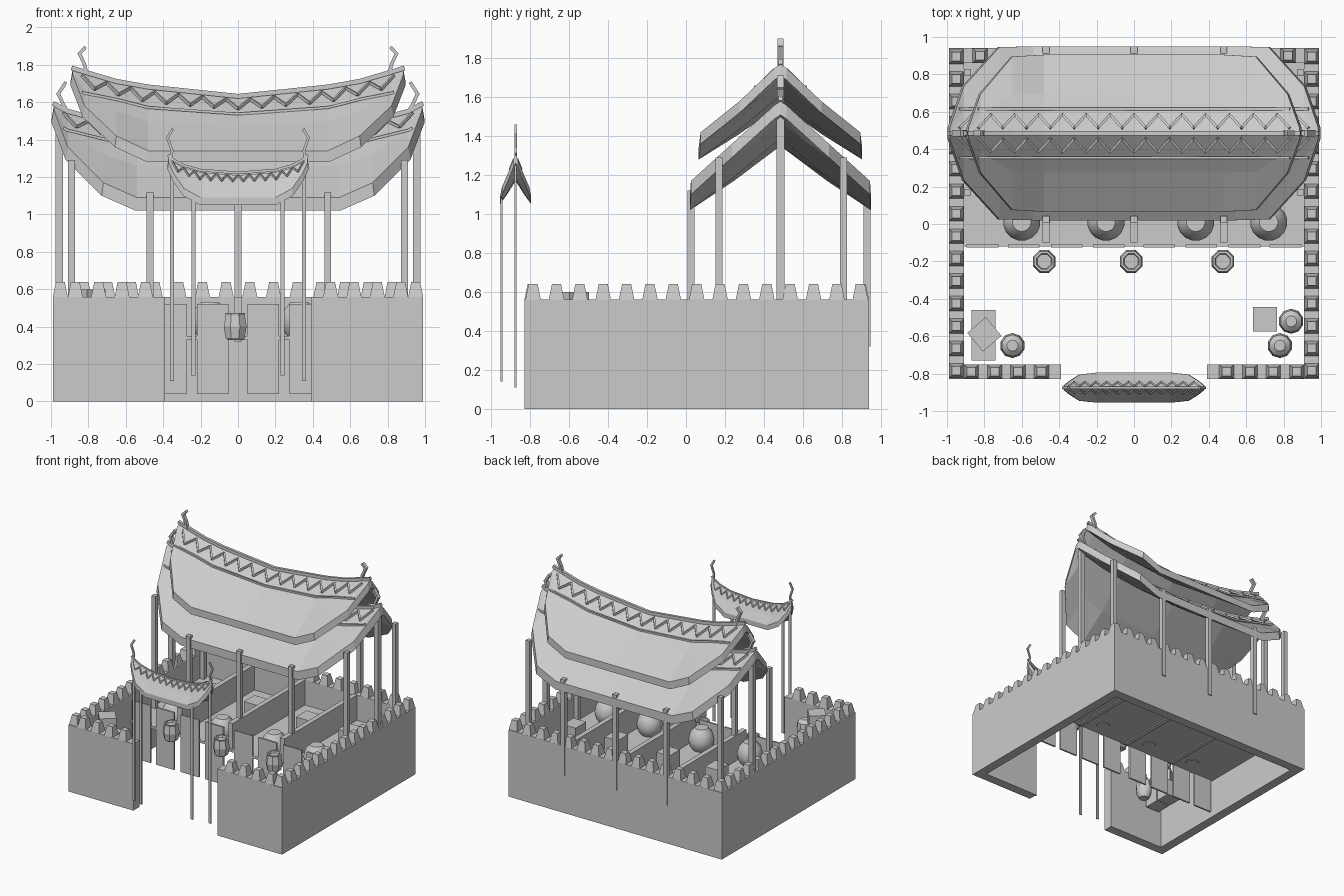
import bpy, bmesh, math
from mathutils import Vector, Matrix

if "Cube" in bpy.data.objects:
    bpy.data.objects.remove(bpy.data.objects["Cube"])


def finish(name, bm, smooth=False):
    bmesh.ops.recalc_face_normals(bm, faces=bm.faces)
    me = bpy.data.meshes.new(name)
    bm.to_mesh(me)
    bm.free()
    ob = bpy.data.objects.new(name, me)
    bpy.context.collection.objects.link(ob)
    if smooth:
        bpy.context.view_layer.objects.active = ob
        ob.select_set(True)
        bpy.ops.object.shade_smooth_by_angle(angle=math.radians(35))
        ob.select_set(False)
    return ob


def add_box(bm, x0, x1, y0, y1, z0, z1, rot=0.0):
    m = Matrix.Translation(((x0 + x1) / 2, (y0 + y1) / 2, (z0 + z1) / 2)) @ Matrix.Rotation(rot, 4, 'Z')
    bmesh.ops.create_cube(bm, size=1, matrix=m @ Matrix.Diagonal((x1 - x0, y1 - y0, z1 - z0, 1)))


def add_beam(bm, p, q, w, h):
    p, q = Vector(p), Vector(q)
    d = q - p
    m = Matrix.Translation((p + q) / 2) @ d.to_track_quat('X', 'Z').to_matrix().to_4x4()
    bmesh.ops.create_cube(bm, size=1, matrix=m @ Matrix.Diagonal((d.length + w * 0.5, w, h, 1)))


def boxes(name, items):
    bm = bmesh.new()
    for it in items:
        add_box(bm, *it)
    return finish(name, bm)


def lathe(name, profile, x, y, n, smooth=True):
    bm = bmesh.new()
    rings = [[bm.verts.new((x + r * math.cos(2 * math.pi * (i + .5) / n),
                            y + r * math.sin(2 * math.pi * (i + .5) / n), z))
              for i in range(n)] for r, z in profile]
    for a, b in zip(rings, rings[1:]):
        for i in range(n):
            j = (i + 1) % n
            bm.faces.new((a[i], a[j], b[j], b[i]))
    bm.faces.new(rings[0])
    bm.faces.new(rings[-1])
    return finish(name, bm, smooth)


# Courtyard walls, open at the front gate
X, Y0, Y1, T, H = .99, -.83, .94, .08, .56
boxes("perimeter_wall", [(-X, -X + T, Y0, Y1, 0, H), (X - T, X, Y0, Y1, 0, H),
                         (-X + T, X - T, Y1 - T, Y1, 0, H),
                         (-X + T, -.39, Y0, Y0 + T, 0, H), (.39, X - T, Y0, Y0 + T, 0, H)])

# Tapered battlements
bm = bmesh.new()


def merlon(x, y):
    m = Matrix.Translation((x, y, H + .04)) @ Matrix.Rotation(math.pi / 4, 4, 'Z')
    bmesh.ops.create_cone(bm, cap_ends=True, segments=4, radius1=.056, radius2=.033, depth=.08, matrix=m)


for i in range(15):
    y = Y0 + .045 + i * (Y1 - Y0 - .09) / 14
    for s in (-1, 1):
        merlon(s * (X - .04), y)
for i in range(1, 15):
    x = -X + .04 + i * (2 * X - .08) / 15
    merlon(x, Y1 - .04)
for i in range(4):
    for s in (-1, 1):
        merlon(s * (.87 - i * .125), Y0 + .04)
finish("battlements", bm)

# Raised floor, stall partitions and front panels
COLS = (-.47, 0, .48)
boxes("hall_floor", [(-X + T, X - T, -.12, Y1 - T, .33, .35)])
boxes("stall_partitions", [(x - .02, x + .02, -.1, Y1 - T, .32, .56) for x in COLS])
boxes("front_panels", [(s * c - .085, s * c + .085, -.125, -.11, .04, .52)
                       for c in (.135, .36, .59, .81) for s in (-1, 1)])
STALLS = (-.6, -.15, .33, .72)
boxes("stall_tables", [(x - .06, x + .06, .38, .52, .35, .5) for x in STALLS])
for x in STALLS:
    lathe("round_jar", [(.05, .325), (.09, .38), (.1, .43), (.085, .49), (.05, .53)], x, .01, 16)

# Hall columns
boxes("hall_columns",
      [(x - .018, x + .018, y - .018, y + .018, .32, 1.12) for x in COLS for y in (.025, .93)]
      + [(s * .89 - .018, s * .89 + .018, y - .018, y + .018, .35, 1.29) for s in (-1, 1) for y in (.17, .81)]
      + [(s * .955 - .02, s * .955 + .02, .465, .505, .56, 1.52) for s in (-1, 1)])


# Sagging roofs: stations are (x, half depth, eave height, ridge height)
def station(st, x):
    x = abs(x)
    for a, b in zip(st, st[1:]):
        if x <= b[0]:
            f = (x - a[0]) / (b[0] - a[0])
            return [p + (q - p) * f for p, q in zip(a, b)]
    return list(st[-1])


def roof(name, st, yc, thick):
    full = [(-a, b, c, d) for a, b, c, d in st[:0:-1]] + list(st)
    bm = bmesh.new()
    top = []
    for x, d, ze, zr in full:
        zm = ze + (zr - ze) * .47
        top.append([bm.verts.new((x, yc + d * k, z)) for k, z in
                    ((-1, ze), (-.5, zm), (0, zr), (.5, zm), (1, ze))])
    faces = [bm.faces.new((a[i], b[i], b[i + 1], a[i + 1]))
             for a, b in zip(top, top[1:]) for i in range(4)]
    low = bmesh.ops.extrude_face_region(bm, geom=faces, use_keep_orig=True)
    for v in low['geom']:
        if isinstance(v, bmesh.types.BMVert):
            v.co.z -= thick
            v.co.x *= 1.012
    finish(name, bm)


def trim(name, st, yc, reach, n, o0, o1, w, rail):
    # ridge cap, zigzag lattice on both slopes, lower rail
    bm = bmesh.new()

    def pt(x, o, s, lift=.012):
        _, d, ze, zr = station(st, x)
        return (x, yc + s * o, zr - (zr - ze) * min(o / d, 1) + lift)
    full = sorted({-a[0] for a in st} | {a[0] for a in st})
    for a, b in zip(full, full[1:]):
        add_beam(bm, pt(a, 0, 1), pt(b, 0, 1), w * 1.6, w * 1.8)
    xs = [-reach + 2 * reach * i / n for i in range(n + 1)]
    for s in (-1, 1):
        for i in range(n):
            add_beam(bm, pt(xs[i], (o0, o1)[i % 2], s), pt(xs[i + 1], (o1, o0)[i % 2], s), w, w)
        if rail:
            cut = [x for x in full if abs(x) < reach]
            cut = [-reach] + cut + [reach]
            for a, b in zip(cut, cut[1:]):
                add_beam(bm, pt(a, rail, s, .004), pt(b, rail, s, .004), w, w)
    finish(name, bm)


def horns(name, path, yc, wid, th):
    bm = bmesh.new()
    for s in (-1, 1):
        for (x0, z0), (x1, z1) in zip(path, path[1:]):
            add_beam(bm, (s * x0, yc, z0), (s * x1, yc, z1), wid, th)
    finish(name, bm)


YC = .485
lower = [(0, .465, 1.09, 1.42), (.54, .465, 1.09, 1.46), (.72, .46, 1.17, 1.49),
         (.91, .25, 1.36, 1.54), (.985, .03, 1.56, 1.58)]
upper = [(0, .42, 1.34, 1.62), (.48, .42, 1.34, 1.67), (.65, .41, 1.42, 1.70),
         (.82, .21, 1.58, 1.75), (.885, .03, 1.75, 1.77)]
gate = [(0, .08, 1.09, 1.21), (.2, .08, 1.09, 1.225), (.29, .07, 1.14, 1.25),
        (.345, .035, 1.22, 1.28), (.372, .012, 1.28, 1.305)]
roof("lower_roof", lower, YC, .07)
roof("upper_roof", upper, YC, .06)
roof("gate_roof", gate, -.875, .04)
trim("lower_roof_trim", lower, YC, .93, 28, .03, .1, .014, .13)
trim("upper_roof_trim", upper, YC, .83, 26, .03, .1, .014, .13)
trim("gate_roof_trim", gate, -.875, .35, 24, .008, .03, .008, 0)
horns("lower_roof_horns", [(.91, 1.55), (.935, 1.59), (.96, 1.645), (.925, 1.7)], YC, .035, .018)
horns("upper_roof_horns", [(.81, 1.76), (.82, 1.80), (.847, 1.86), (.82, 1.89)], YC, .03, .018)
horns("gate_roof_horns", [(.36, 1.29), (.352, 1.34), (.377, 1.41), (.35, 1.455)], -.875, .012, .014)

# Slim gate posts
boxes("gate_posts", [(s * x - .011, s * x + .011, y - .005, y + .005, z0, z1) for s in (-1, 1)
                     for x, y, z0, z1 in ((.353, -.875, .11, 1.26), (.238, -.947, .14, 1.09))])

# Faceted lanterns in front of the hall
for x in (-.48, -.015, .475):
    lathe("lantern", [(.045, .33), (.055, .34), (.066, .40), (.055, .46), (.058, .472),
                      (.045, .472), (.04, .455)], x, -.2, 8, False)

# Corner jars and crates
for x, y in ((-.65, -.65), (.84, -.52), (.78, -.65)):
    lathe("corner_jar", [(.04, .31), (.06, .35), (.067, .41), (.058, .46), (.03, .485)], x, y, 10, True)
boxes("crates", [(-.87, -.74, -.73, -.6, .3, .44), (-.87, -.74, -.59, -.46, .3, .44),
                 (-.865, -.735, -.655, -.525, .44, .6, .7), (.635, .765, -.575, -.445, .3, .44)])
